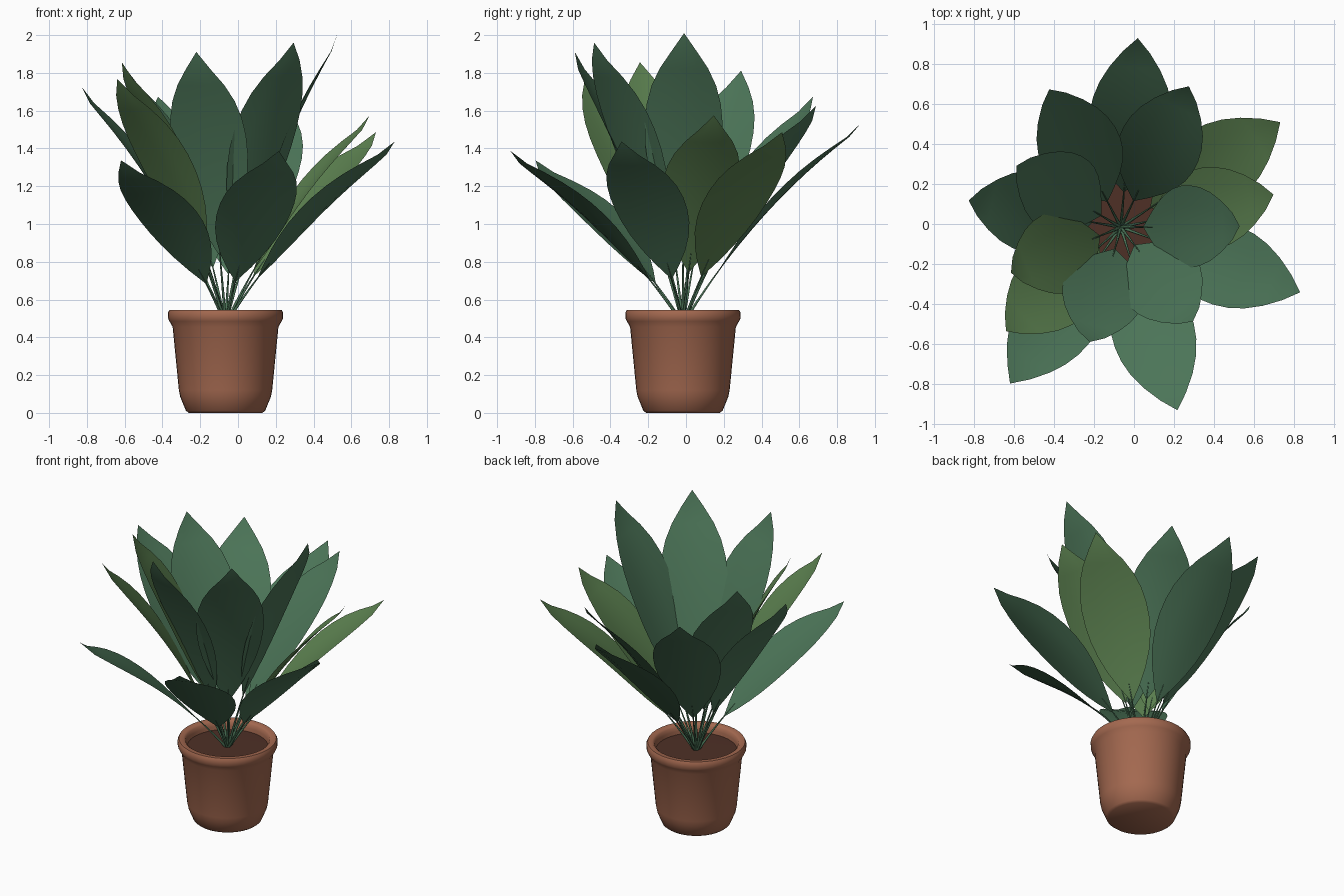
import bpy, bmesh, math
from mathutils import Vector

if "Cube" in bpy.data.objects:
    bpy.data.objects.remove(bpy.data.objects["Cube"])

CENTRE = Vector((-0.066, -0.016, 0.0))


def srgb(r, g, b):
    f = lambda c: (c / 255 / 12.92) if c < 11 else ((c / 255 + 0.055) / 1.055) ** 2.4
    return (f(r), f(g), f(b), 1)


def material(name, rgb):
    m = bpy.data.materials.new(name)
    m.diffuse_color = srgb(*rgb)
    m.use_nodes = True
    m.node_tree.nodes["Principled BSDF"].inputs["Base Color"].default_value = m.diffuse_color
    return m


TERRACOTTA = material("terracotta", (164, 105, 80))
SOIL = material("soil", (78, 48, 38))
DEEP_GREEN = material("deep_green", (76, 117, 88))
FRESH_GREEN = material("fresh_green", (94, 132, 82))


def finish(bm, name, mat, angle=40):
    bmesh.ops.remove_doubles(bm, verts=bm.verts, dist=1e-5)
    me = bpy.data.meshes.new(name)
    bm.to_mesh(me)
    bm.free()
    me.materials.append(mat)
    ob = bpy.data.objects.new(name, me)
    bpy.context.collection.objects.link(ob)
    bpy.ops.object.select_all(action='DESELECT')
    ob.select_set(True)
    bpy.context.view_layer.objects.active = ob
    bpy.ops.object.shade_smooth_by_angle(angle=math.radians(angle))
    return ob


def skin(bm, rings, closed):
    """Bridge successive rows of points with quads."""
    rows = [[bm.verts.new(p) for p in ring] for ring in rings]
    n = len(rows[0])
    for a, b in zip(rows, rows[1:]):
        for i in range(n if closed else n - 1):
            j = (i + 1) % n
            bm.faces.new((a[i], a[j], b[j], b[i]))


def lathe(name, profile, mat, sides=40):
    rings = [[CENTRE + Vector((r * math.cos(k * math.tau / sides),
                               r * math.sin(k * math.tau / sides), z))
              for k in range(sides)] for r, z in profile]
    bm = bmesh.new()
    skin(bm, rings, True)
    bmesh.ops.dissolve_degenerate(bm, dist=1e-5, edges=bm.edges)
    return finish(bm, name, mat)


# Pot: outside wall, rolled rim, inner wall; then the soil disc
lathe("pot", [(0, 0), (0.195, 0), (0.21, 0.012), (0.24, 0.085), (0.247, 0.12),
              (0.28, 0.455), (0.297, 0.485), (0.304, 0.50), (0.305, 0.53),
              (0.297, 0.545), (0.268, 0.545), (0.256, 0.535), (0.25, 0.51),
              (0.245, 0.46)], TERRACOTTA)
lathe("soil", [(0.249, 0.488), (0, 0.492)], SOIL)

# Leaf tips (x, y, z) and whether the leaf is the fresher green
TIPS = [
    (0.02, 0.94, 1.52, 0), (0.28, 0.70, 1.61, 0), (-0.43, 0.685, 1.66, 0),
    (0.74, 0.515, 1.47, 1), (0.71, 0.15, 1.56, 1), (0.84, -0.345, 1.42, 0),
    (0.545, -0.01, 2.00, 0), (0.22, -0.94, 1.37, 0), (0.305, -0.50, 1.95, 0),
    (-0.225, -0.605, 1.90, 0), (-0.625, -0.805, 1.32, 0), (-0.65, -0.545, 1.755, 1),
    (-0.63, -0.25, 1.845, 1), (-0.84, 0.12, 1.71, 0), (-0.60, 0.30, 1.80, 0),
]
HALF_WIDTH = [0.004, 0.068, 0.122, 0.163, 0.19, 0.204, 0.206, 0.196, 0.171, 0.128, 0.068, 0.0]
ROOT = CENTRE + Vector((0, 0, 0.47))
BLADE_START = 0.22

for idx, (x, y, z, fresh) in enumerate(TIPS, 1):
    tip = Vector((x, y, z))
    span = tip - ROOT
    out = Vector((span.x, span.y, 0))
    ctrl = ROOT + out * 0.4 + Vector((0, 0, span.z * 0.6))
    side = Vector((-out.y, out.x, 0)).normalized()

    def frame(t):
        p = ROOT * (1 - t) ** 2 + ctrl * (2 * t * (1 - t)) + tip * t * t
        tan = ((ctrl - ROOT) * (1 - t) + (tip - ctrl) * t).normalized()
        return p, tan.cross(side)

    mat = FRESH_GREEN if fresh else DEEP_GREEN

    # Blade: cupped surface along an arching midline, with an upturned tip
    rows = []
    for i, w in enumerate(HALF_WIDTH):
        u = i / (len(HALF_WIDTH) - 1)
        p, up = frame(BLADE_START + (1 - BLADE_START) * u)
        if i == len(HALF_WIDTH) - 1:
            p = p + up * 0.02
        rows.append([p + side * (w * s) + up * (0.5 * (w * s) ** 2)
                     for s in (-1, -0.5, 0, 0.5, 1)])
    bm = bmesh.new()
    skin(bm, rows, False)
    bmesh.ops.dissolve_degenerate(bm, dist=1e-5, edges=bm.edges)
    finish(bm, f"leaf_{idx:02d}", mat, 60)

    # Stem: slim tube from the soil into the blade base
    rings = []
    for k in range(7):
        p, up = frame(0.30 * k / 6)
        r = 0.009 - 0.0012 * k
        rings.append([p + side * (r * math.cos(a * math.tau / 6)) + up * (r * math.sin(a * math.tau / 6))
                      for a in range(6)])
    bm = bmesh.new()
    skin(bm, rings, True)
    bmesh.ops.recalc_face_normals(bm, faces=bm.faces)
    finish(bm, f"stem_{idx:02d}", DEEP_GREEN, 70)
